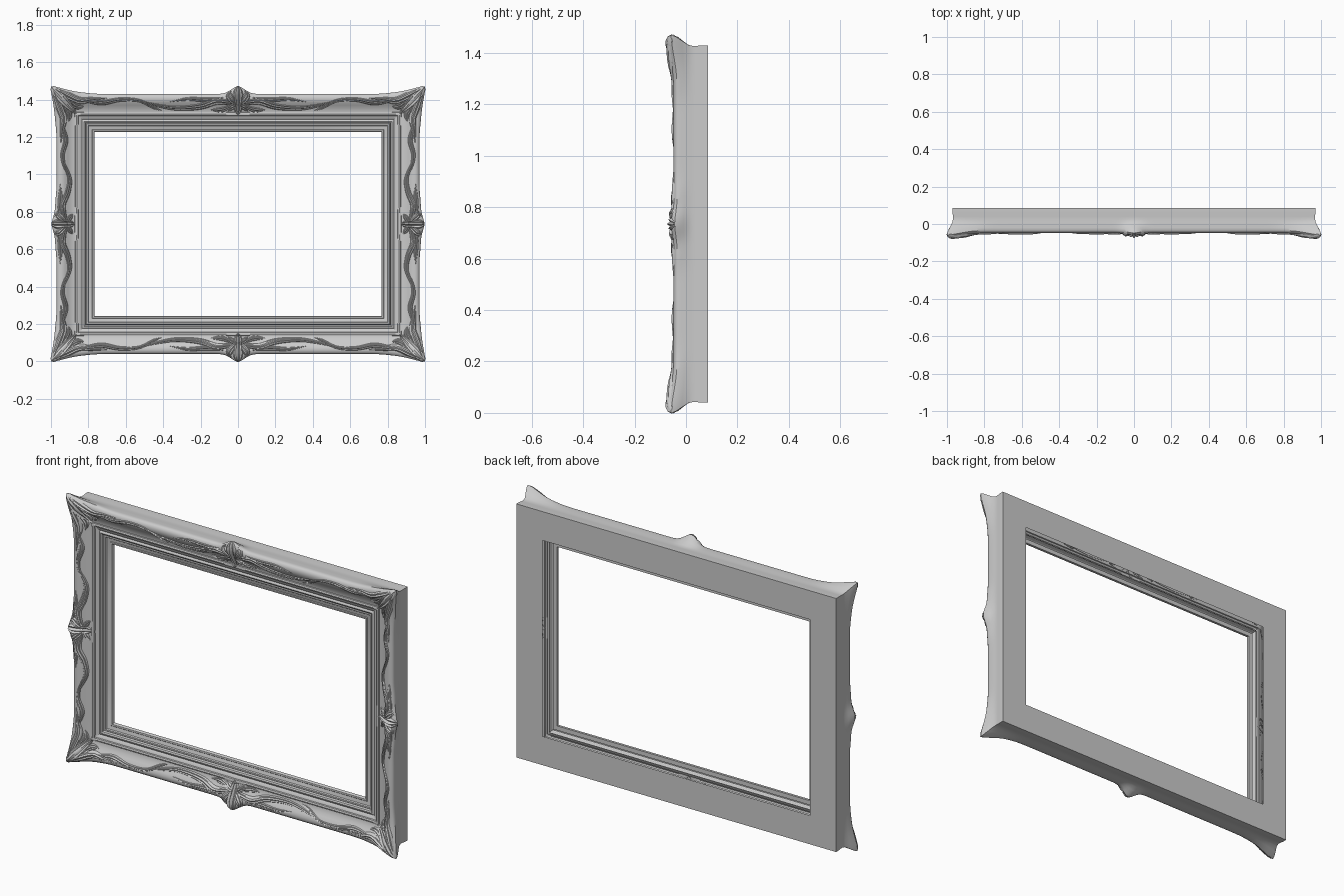
import bpy, bmesh, math

W, H, MID = 0.97, 0.695, 0.735      # half width, half height, centre height

# moulding cross-section: (distance in from outer edge, y), back plate -> wall -> front
BACK = [(0.158, 0.085), (0.0, 0.085), (0.0, 0.06), (0.002, 0.04), (0.002, 0.025), (0.001, 0.01),
        (0.0, -0.005), (0.0, -0.02)]
FRONT = [(0.0, -0.034), (0.006, -0.043), (0.018, -0.048), (0.032, -0.048), (0.046, -0.043),
         (0.06, -0.034), (0.075, -0.026), (0.09, -0.021), (0.098, -0.020), (0.100, -0.026),
         (0.108, -0.029), (0.116, -0.026), (0.118, -0.019), (0.128, -0.016), (0.136, -0.010),
         (0.139, -0.014), (0.147, -0.016), (0.154, -0.012), (0.156, 0.006)]
LINER = [(0.153, 0.022), (0.156, 0.002), (0.160, -0.003), (0.168, -0.003), (0.172, 0.003),
         (0.190, 0.008), (0.193, 0.005), (0.201, 0.006), (0.204, 0.010), (0.204, 0.024),
         (0.180, 0.024)]


def smooth(t):
    t = max(0, min(1, t))
    return t * t * (3 - 2 * t)


def gauss(a, s):
    return math.exp(-(a / s) ** 2)


def front_y(x, z):
    d = max(0, min(W - abs(x), H - abs(z)))
    for (d0, y0), (d1, y1) in zip(FRONT, FRONT[1:]):
        if d <= d1:
            return y0 + (y1 - y0) * (d - d0) / (d1 - d0)
    return FRONT[-1][1]


def deform(x, y, z):
    """Flare the front edge outwards at the corners and side centres."""
    cx, cz = W - abs(x), H - abs(z)
    fw = smooth((0.02 - y) / 0.055)
    corner = gauss(math.hypot(cx, cz), 0.085) * fw
    tip = max(corner, 0)
    top = gauss(x, 0.05) * gauss(cz, 0.06) * fw
    side = gauss(z, 0.06) * gauss(cx, 0.06) * fw
    wave = 0.006 * fw * (gauss(cz, 0.03) * gauss(cx - 0.13, 0.07) + gauss(cx, 0.03) * gauss(cz - 0.13, 0.07)
                         + gauss(cx, 0.03) * gauss(abs(z) - 0.11, 0.06))
    sx, sz = math.copysign(1, x), math.copysign(1, z)
    nx = x + sx * (0.031 * tip + 0.025 * side + (wave if cx < cz else 0))
    nz = z + sz * (0.041 * tip + 0.040 * top + (wave if cz <= cx else 0))
    return nx, y - 0.024 * tip - 0.014 * top - 0.010 * side, nz


def finish(bm, name, axes=(False, False, False)):
    bmesh.ops.remove_doubles(bm, verts=bm.verts, dist=1e-5)
    me = bpy.data.meshes.new(name)
    bm.to_mesh(me)
    bm.free()
    ob = bpy.data.objects.new(name, me)
    bpy.context.collection.objects.link(ob)
    ob.location.z = MID
    if any(axes):
        m = ob.modifiers.new("mirror", 'MIRROR')
        m.use_axis = axes
        m.use_mirror_merge = False
    bpy.ops.object.select_all(action='DESELECT')
    ob.select_set(True)
    bpy.context.view_layer.objects.active = ob
    bpy.ops.object.shade_smooth_by_angle(angle=math.radians(40))
    return ob


def skin(bm, rows):
    rows = [[bm.verts.new(p) for p in r] for r in rows]
    for a, b in zip(rows, rows[1:]):
        for i in range(len(a) - 1):
            bm.faces.new((a[i], a[i + 1], b[i + 1], b[i]))


def moulding(name, profile, n, warp):
    """Sweep a profile round the rectangle with mitred corners."""
    bm = bmesh.new()
    for k in range(4):
        a, b = (W, H) if k % 2 == 0 else (H, W)
        s = 1 if k < 2 else -1
        rows = []
        for i in range(n + 1):
            t = -1 + 2 * i / n
            row = []
            for d, y in profile:
                u, v = t * (a - d), b - d
                p = (u * s, y, v * s) if k % 2 == 0 else (v * s, y, -u * s)
                row.append(deform(*p) if warp else p)
            rows.append(row)
        skin(bm, rows)
    bmesh.ops.remove_doubles(bm, verts=bm.verts, dist=1e-5)
    bmesh.ops.recalc_face_normals(bm, faces=bm.faces)
    return finish(bm, name)


def spline(pts, steps=10):
    ext = [pts[0]] + pts + [pts[-1]]
    out = []
    for p0, p1, p2, p3 in zip(ext, ext[1:], ext[2:], ext[3:]):
        for j in range(steps):
            t = j / steps
            out.append([0.5 * (2 * b + (c - a) * t + (2 * a - 5 * b + 4 * c - d) * t * t
                               + (3 * b - a - 3 * c + d) * t ** 3)
                        for a, b, c, d in zip(p0, p1, p2, p3)])
    return out + [list(pts[-1])]


def relief(name, strokes, axes, flute=0.18):
    """Carved leaves draped on the moulding; points are (x, z, half width, height)."""
    bm = bmesh.new()
    for pts in strokes:
        path = spline(pts)
        rows = []
        for i, (x, z, w, h) in enumerate(path):
            q, r = path[max(i - 1, 0)], path[min(i + 1, len(path) - 1)]
            dx, dz = r[0] - q[0], r[1] - q[1]
            ln = math.hypot(dx, dz) or 1
            row = []
            for j in range(13):
                v = -1 + j / 6
                px, pz = x - dz / ln * w * v, z + dx / ln * w * v
                px, pz = min(px, W + 0.004), min(pz, H + 0.004)
                bump = h * math.sqrt(1 - v * v) * (1 - flute + flute * math.cos(2 * math.pi * v * 1.5))
                row.append(deform(px, front_y(px, pz) + 0.003 - bump, pz))
            rows.append(row)
        skin(bm, rows)
    return finish(bm, name, axes)


# main frame and inner liner
moulding("frame_moulding", BACK + FRONT, 160, True)
moulding("inner_liner", LINER, 4, False)

XZ, Z, X = (True, False, True), (False, False, True), (True, False, False)

# corner acanthus: diagonal leaf, two side leaves, curled ear
relief("corner_leaves", [
    [(0.965, 0.69, 0.012, 0.006), (0.94, 0.665, 0.03, 0.016), (0.91, 0.635, 0.03, 0.02),
     (0.88, 0.605, 0.016, 0.014), (0.862, 0.588, 0.002, 0.003)],
    [(0.945, 0.68, 0.012, 0.01), (0.90, 0.668, 0.02, 0.018), (0.84, 0.655, 0.018, 0.014),
     (0.78, 0.665, 0.012, 0.011), (0.70, 0.672, 0.002, 0.004)],
    [(0.955, 0.67, 0.012, 0.01), (0.943, 0.62, 0.02, 0.018), (0.93, 0.56, 0.018, 0.014),
     (0.94, 0.50, 0.012, 0.011), (0.947, 0.43, 0.002, 0.004)],
    [(0.90, 0.65, 0.01, 0.012), (0.86, 0.625, 0.016, 0.013), (0.82, 0.628, 0.002, 0.003)],
    [(0.925, 0.625, 0.01, 0.012), (0.90, 0.585, 0.016, 0.013), (0.905, 0.545, 0.002, 0.003)],
], XZ)

# scrolling vines along the top and bottom rails
relief("rail_vines", [
    [(0.03, 0.635, 0.008, 0.012), (0.11, 0.655, 0.018, 0.014), (0.20, 0.628, 0.017, 0.013),
     (0.32, 0.618, 0.013, 0.012), (0.42, 0.632, 0.009, 0.010), (0.50, 0.655, 0.002, 0.004)],
    [(0.08, 0.672, 0.004, 0.006), (0.17, 0.664, 0.013, 0.010), (0.27, 0.668, 0.010, 0.009),
     (0.37, 0.652, 0.002, 0.003)],
    [(0.83, 0.66, 0.006, 0.008), (0.73, 0.648, 0.014, 0.012), (0.63, 0.665, 0.012, 0.011),
     (0.53, 0.660, 0.009, 0.010), (0.45, 0.622, 0.008, 0.008), (0.40, 0.605, 0.002, 0.003)],
    [(0.04, 0.625, 0.006, 0.010), (0.09, 0.610, 0.015, 0.011), (0.15, 0.612, 0.002, 0.003)],
], XZ)

# scrolling vines along the side stiles
relief("stile_vines", [
    [(0.915, 0.03, 0.008, 0.012), (0.935, 0.10, 0.016, 0.014), (0.91, 0.17, 0.015, 0.013),
     (0.90, 0.24, 0.012, 0.011), (0.925, 0.31, 0.008, 0.009), (0.945, 0.36, 0.002, 0.004)],
    [(0.935, 0.52, 0.006, 0.008), (0.92, 0.45, 0.013, 0.012), (0.938, 0.37, 0.012, 0.011),
     (0.925, 0.30, 0.008, 0.009), (0.895, 0.25, 0.002, 0.003)],
    [(0.953, 0.06, 0.004, 0.008), (0.948, 0.13, 0.013, 0.010), (0.95, 0.22, 0.002, 0.003)],
], XZ)

# shell crests at the middle of each rail and stile
relief("rail_crest", [[(0, 0.582, 0.003, 0.004), (0, 0.605, 0.022, 0.016), (0, 0.635, 0.026, 0.023),
                       (0, 0.67, 0.03, 0.021), (0, 0.697, 0.010, 0.008)]], Z, 0.3)
relief("rail_crest_lobes", [
    [(0.005, 0.625, 0.006, 0.012), (0.035, 0.65, 0.015, 0.018), (0.05, 0.678, 0.014, 0.014),
     (0.035, 0.692, 0.003, 0.004)],
    [(0.005, 0.625, 0.006, 0.012), (0.035, 0.618, 0.014, 0.016), (0.055, 0.60, 0.002, 0.003)],
], XZ)
relief("stile_crest", [[(0.868, 0, 0.003, 0.004), (0.89, 0, 0.02, 0.016), (0.92, 0, 0.025, 0.022),
                        (0.95, 0, 0.026, 0.020), (0.972, 0, 0.010, 0.008)]], X, 0.3)
relief("stile_crest_lobes", [
    [(0.905, 0.005, 0.006, 0.012), (0.93, 0.032, 0.015, 0.018), (0.952, 0.05, 0.014, 0.013),
     (0.965, 0.04, 0.003, 0.004)],
    [(0.905, 0.005, 0.006, 0.012), (0.895, 0.035, 0.013, 0.014), (0.88, 0.055, 0.002, 0.003)],
], XZ)
